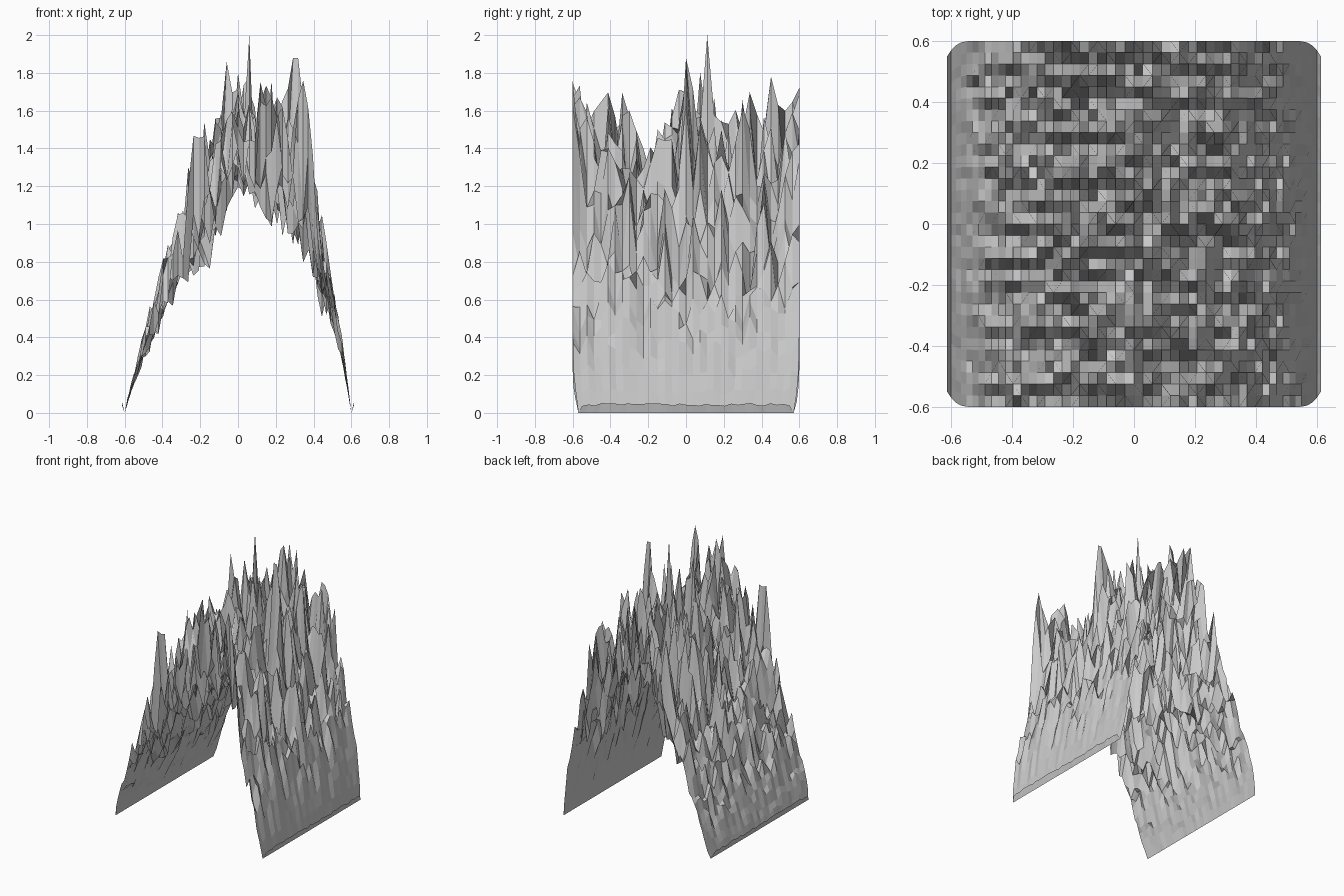
import bpy, bmesh, random

if "Cube" in bpy.data.objects:
    bpy.data.objects.remove(bpy.data.objects["Cube"])

random.seed(11)

# Lower and upper limits of the ridge section: (x, low z, high z)
SECTION = [(-0.6, 0, 0.02), (-0.55, 0.14, 0.24), (-0.5, 0.25, 0.45), (-0.4, 0.42, 0.85),
           (-0.3, 0.6, 1.12), (-0.2, 0.64, 1.48), (-0.13, 0.72, 1.65), (-0.05, 0.95, 1.66),
           (0.0, 1.0, 1.82), (0.05, 0.88, 1.98), (0.1, 0.85, 1.7), (0.2, 0.82, 1.7),
           (0.3, 0.75, 1.62), (0.38, 0.72, 1.42), (0.43, 0.5, 1.17), (0.5, 0.4, 0.78),
           (0.55, 0.25, 0.42), (0.6, 0, 0.02)]

# Skyline seen from the side: (y, top z)
SKYLINE = [(-0.6, 1.76), (-0.56, 1.73), (-0.5, 1.58), (-0.41, 1.7), (-0.38, 1.55),
           (-0.34, 1.7), (-0.3, 1.6), (-0.23, 1.4), (-0.19, 1.4), (-0.15, 1.5),
           (-0.1, 1.55), (-0.04, 1.7), (0, 1.88), (0.05, 1.66), (0.11, 2.0),
           (0.16, 1.58), (0.22, 1.52), (0.28, 1.64), (0.34, 1.7), (0.4, 1.5),
           (0.45, 1.78), (0.5, 1.58), (0.55, 1.62), (0.6, 1.72)]


def lerp_table(table, x):
    for a, b in zip(table, table[1:]):
        if x <= b[0]:
            f = max(0, (x - a[0]) / (b[0] - a[0]))
            return [p + (q - p) * f for p, q in zip(a[1:], b[1:])]
    return list(table[-1][1:])


# Columns across the ridge, tighter on the steep flanks
NX, NY = 48, 32
cols = []
for i in range(NX + 1):
    u = 2 * i / NX - 1
    cols.append(0.6 * (1.2 * u - 0.2 * u ** 3))

bm = bmesh.new()
rows = []
for j in range(NY + 1):
    v = 2 * j / NY - 1
    top = lerp_table(SKYLINE, v * 0.6)[0]
    if j == 19:
        top = 2.0
    bias = random.uniform(0.1, 0.9)
    heights, prev = [], 0.5
    for x in cols:
        lo, hi = lerp_table(SECTION, x)
        prev = 0.4 * prev + 0.6 * random.random()
        t = min(1, max(0, 0.25 * bias + 0.75 * (0.5 + 1.25 * (prev - 0.5))))
        if j == 19 and abs(x - 0.05) < 0.02:
            t = 1
        heights.append(lo + (hi - lo) * t)
    # Fit each row's summit to the skyline
    peak = max(heights)
    heights = [z + (top - peak) * (z / peak) ** 3 for z in heights]
    heights[0] = heights[-1] = 0
    # Small curled lip along each foot
    lip = 0.045 + random.uniform(-0.008, 0.008)
    pts = [(-0.613, lip)] + list(zip(cols, heights)) + [(0.613, lip)]
    row = []
    for x, z in pts:
        d = max(0, abs(x) - 0.53) / 0.08
        row.append(bm.verts.new((x, v * (0.6 - 0.045 * d ** 3), z)))
    rows.append(row)

for r0, r1 in zip(rows, rows[1:]):
    for i in range(len(r0) - 1):
        bm.faces.new((r0[i], r0[i + 1], r1[i + 1], r1[i]))

mesh = bpy.data.meshes.new("mountain_ridge")
bm.to_mesh(mesh)
bm.free()
ridge = bpy.data.objects.new("mountain_ridge", mesh)
bpy.context.collection.objects.link(ridge)
